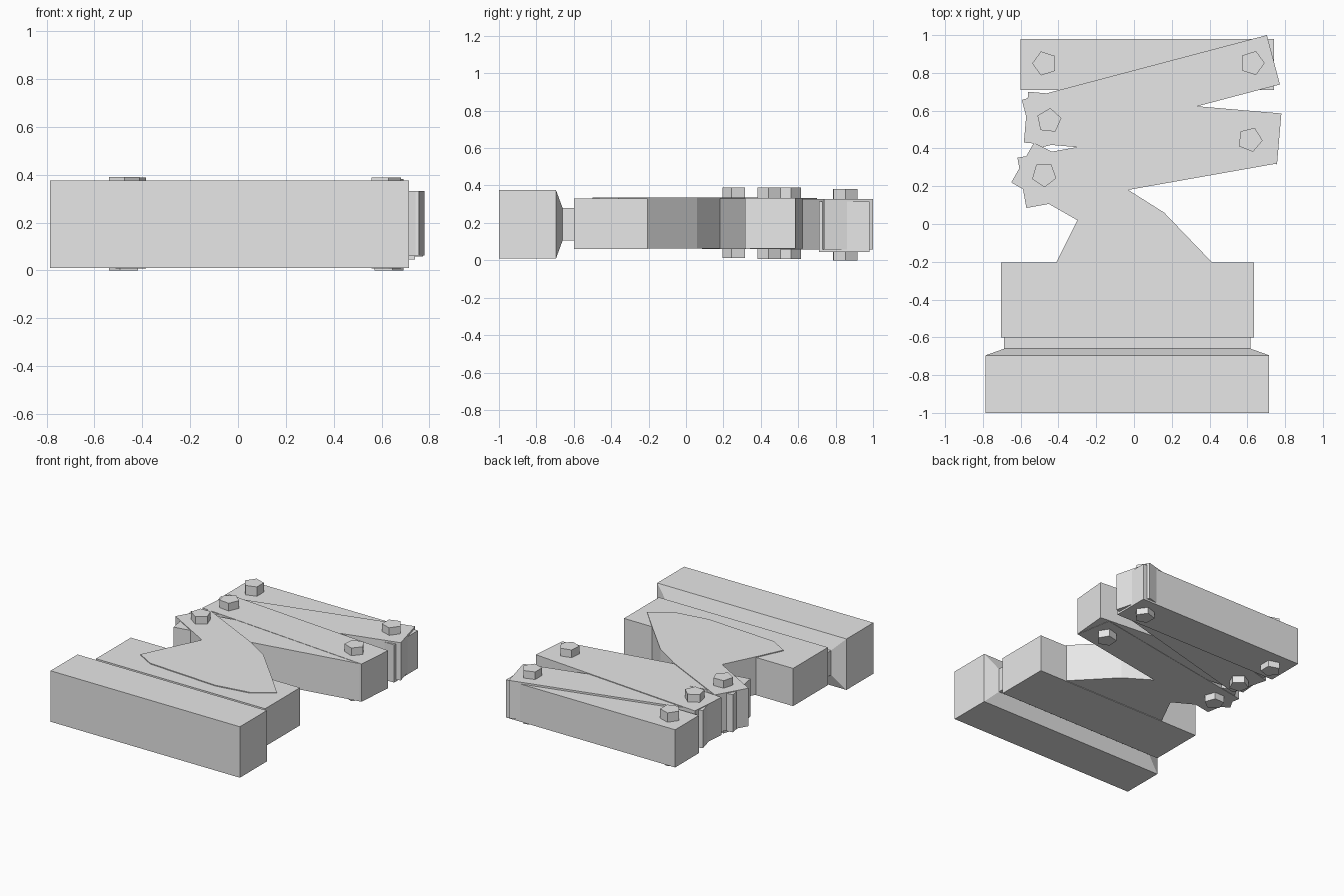
import bpy
import bmesh
from math import radians, cos, sin, pi
from mathutils import Vector

cube = bpy.data.objects.get("Cube")
if cube:
    bpy.data.objects.remove(cube, do_unlink=True)

grey = bpy.data.materials.new("plain_grey")
grey.use_nodes = True
grey.diffuse_color = (0.8, 0.8, 0.8, 1)
grey.node_tree.nodes["Principled BSDF"].inputs["Base Color"].default_value = (0.8, 0.8, 0.8, 1)


def finish(name, bm):
    bmesh.ops.recalc_face_normals(bm, faces=bm.faces)
    mesh = bpy.data.meshes.new(name)
    bm.to_mesh(mesh)
    bm.free()
    mesh.materials.append(grey)
    obj = bpy.data.objects.new(name, mesh)
    bpy.context.collection.objects.link(obj)
    return obj


def prism(name, outline, low, high):
    """Flat outline in plan, extruded from low to high."""
    bm = bmesh.new()
    face = bm.faces.new([bm.verts.new((x, y, low)) for x, y in outline])
    ext = bmesh.ops.extrude_face_region(bm, geom=[face])
    verts = [v for v in ext["geom"] if isinstance(v, bmesh.types.BMVert)]
    bmesh.ops.translate(bm, verts=verts, vec=(0, 0, high - low))
    return finish(name, bm)


def bar(name, corner, angle, length, low, high, width=0.27):
    """Straight bar; corner is its lower left corner in plan."""
    along = Vector((cos(radians(angle)), sin(radians(angle))))
    across = Vector((-along.y, along.x)) * width
    a = Vector(corner)
    b = a + along * length
    return prism(name, [a, b, b + across, a + across], low, high)


def loft(name, sections, cx):
    """Rectangular sections (y, half width, low, high) joined along y."""
    bm = bmesh.new()
    rings = []
    for y, w, lo, hi in sections:
        pts = [(cx - w, y, lo), (cx + w, y, lo), (cx + w, y, hi), (cx - w, y, hi)]
        rings.append([bm.verts.new(p) for p in pts])
    bm.faces.new(rings[0])
    bm.faces.new(rings[-1])
    for r, s in zip(rings, rings[1:]):
        for i in range(4):
            j = (i + 1) % 4
            bm.faces.new((r[i], r[j], s[j], s[i]))
    return finish(name, bm)


# Base: thick front bar tapering to a recessed neck, then the body block
loft("base_bar", [(-1, 0.75, 0.01, 0.375), (-0.695, 0.75, 0.01, 0.375),
                  (-0.66, 0.652, 0.105, 0.28), (-0.58, 0.652, 0.105, 0.28)], -0.035)
loft("body_block", [(-0.60, 0.67, 0.06, 0.33), (-0.205, 0.67, 0.06, 0.33)], -0.035)

# Flared arm rising out of the body block
prism("flared_arm", [(-0.65, 0.22), (-0.30, 0.02), (-0.41, -0.20), (-0.50, -0.39),
                     (-0.37, -0.465), (0.17, -0.50), (0.42, -0.46), (0.56, -0.36),
                     (0.41, -0.20), (0.16, 0.06), (-0.03, 0.18), (-0.53, 0.43)],
      0.064, 0.336)

# Zigzag of overlapping bars
bar("lower_bar", (-0.57, 0.085), 10.05, 1.346, 0.061, 0.331)
bar("middle_bar", (-0.583, 0.431), -4.9, 1.345, 0.063, 0.333)
bar("upper_bar", (-0.525, 0.396), 14.8, 1.342, 0.058, 0.328)
bar("end_bar", (-0.60, 0.71), 0, 1.34, 0.045, 0.315)

# Five-sided pins through the joints: position, turn, bottom, top
pins = {
    "end_left_pin": (-0.472, 0.85, 180, 0.0, 0.382),
    "end_right_pin": (0.625, 0.852, 0, 0.0, 0.382),
    "middle_left_pin": (-0.45, 0.547, 12, 0.008, 0.388),
    "middle_right_pin": (0.614, 0.447, -4, 0.008, 0.388),
    "lower_left_pin": (-0.476, 0.261, -16, 0.012, 0.39),
}
for name, (x, y, turn, low, high) in pins.items():
    ring = [radians(turn) + i * 2 * pi / 5 for i in range(5)]
    prism(name, [(x + 0.067 * cos(t), y + 0.067 * sin(t)) for t in ring], low, high)
